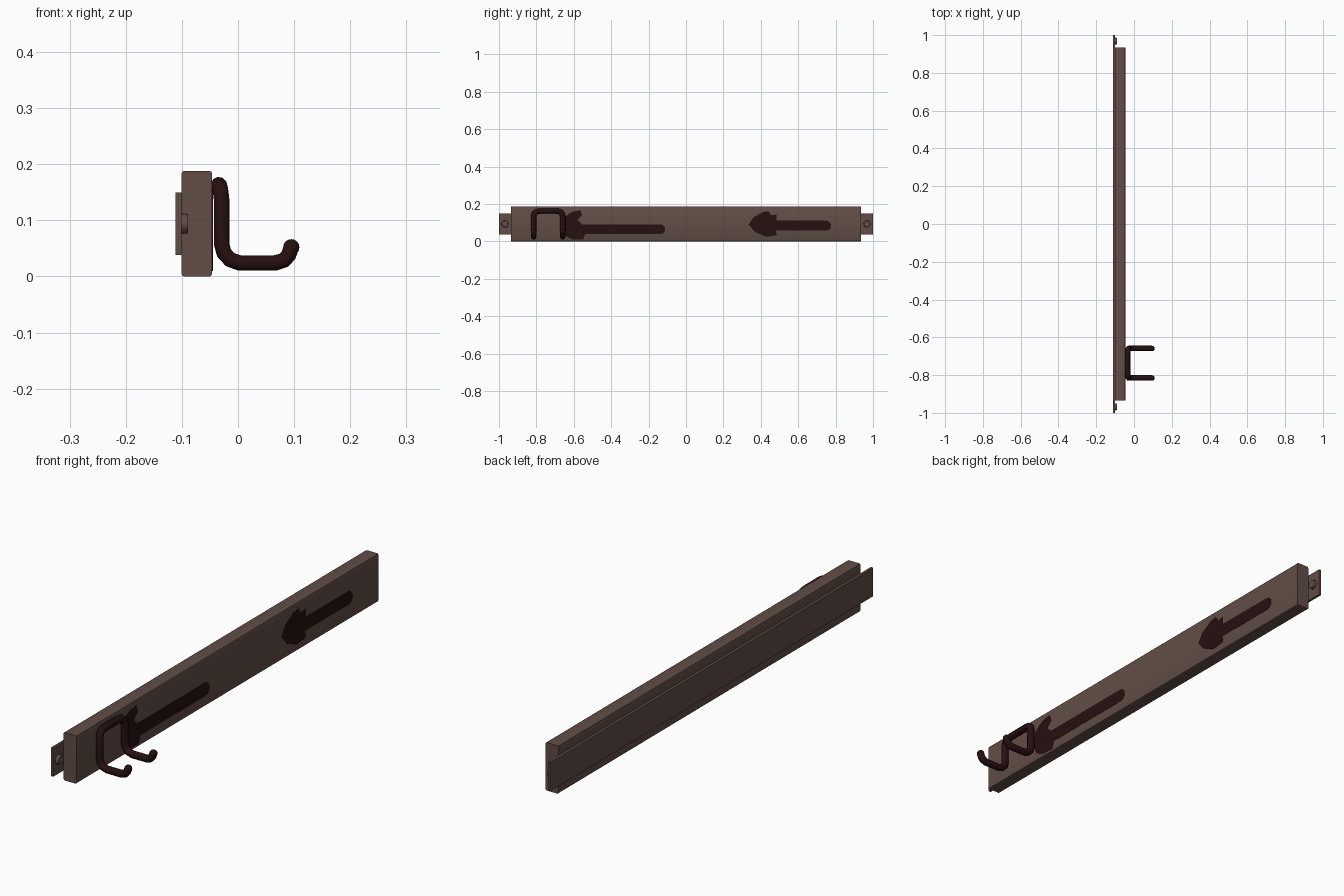
import bpy, bmesh, math
from mathutils import Vector

if "Cube" in bpy.data.objects:
    bpy.data.objects.remove(bpy.data.objects["Cube"])


def mat(name, col):
    m = bpy.data.materials.new(name)
    m.diffuse_color = (*col, 1)
    m.use_nodes = True
    m.node_tree.nodes["Principled BSDF"].inputs["Base Color"].default_value = m.diffuse_color
    return m


BROWN = mat("weathered brown", (0.122, 0.075, 0.062))
DARK = mat("dark iron", (0.020, 0.005, 0.005))


def finish(name, bm, material, smooth=True):
    bmesh.ops.recalc_face_normals(bm, faces=bm.faces)
    me = bpy.data.meshes.new(name)
    bm.to_mesh(me)
    bm.free()
    ob = bpy.data.objects.new(name, me)
    bpy.context.collection.objects.link(ob)
    me.materials.append(material)
    if smooth:
        bpy.ops.object.select_all(action='DESELECT')
        ob.select_set(True)
        bpy.context.view_layer.objects.active = ob
        bpy.ops.object.shade_smooth_by_angle(angle=math.radians(40))
    return ob


def box(name, lo, hi, material, bevel=0.0):
    bm = bmesh.new()
    bmesh.ops.create_cube(bm, size=1)
    for v in bm.verts:
        v.co = Vector([(a + b) / 2 + c * (b - a) for a, b, c in zip(lo, hi, v.co)])
    if bevel:
        # soften only the long edges
        edges = [e for e in bm.edges
                 if abs(e.verts[0].co.y - e.verts[1].co.y) > 0.5]
        bmesh.ops.bevel(bm, geom=edges, offset=bevel, segments=2,
                        profile=0.5, affect='EDGES')
    return finish(name, bm, material)


def plate(name, outline, x0, x1, material):
    # thin plate from a (y, z) outline
    bm = bmesh.new()
    f = bm.faces.new([bm.verts.new((x0, y, z)) for y, z in outline])
    ext = bmesh.ops.extrude_face_region(bm, geom=[f])
    vs = [g for g in ext["geom"] if isinstance(g, bmesh.types.BMVert)]
    bmesh.ops.translate(bm, verts=vs, vec=(x1 - x0, 0, 0))
    return finish(name, bm, material, False)


def arc_end(y, z, r, n=6):
    # rounded tail end, upper side to lower side
    return [(y + r * math.sin(math.pi * i / n), z + r * math.cos(math.pi * i / n))
            for i in range(n + 1)]


# Board and the mounting strip behind it
box("board", (-0.101, -0.935, 0.0), (-0.046, 0.935, 0.188), BROWN, 0.005)
box("mounting_strip", (-0.111, -1.0, 0.038), (-0.101, 1.0, 0.15), BROWN)

# Screws at both strip ends
for label, y in (("front", -0.968), ("back", 0.968)):
    bm = bmesh.new()
    bmesh.ops.create_cone(bm, cap_ends=True, segments=12, radius1=0.019,
                          radius2=0.017, depth=0.014)
    for v in bm.verts:
        v.co = Vector((-0.096 + v.co.z, y + v.co.x, 0.094 + v.co.y))
    finish("screw_" + label, bm, BROWN)

# Painted arrows
plate("arrow_near", [(-0.66, 0.07), (-0.65, 0.13), (-0.61, 0.158), (-0.565, 0.167),
                     (-0.555, 0.14), (-0.58, 0.115), (-0.555, 0.092)]
      + arc_end(-0.137, 0.066, 0.026)
      + [(-0.54, 0.04), (-0.55, 0.01), (-0.61, 0.012), (-0.645, 0.03)],
      -0.047, -0.0448, DARK)
plate("arrow_far", [(0.335, 0.09), (0.36, 0.128), (0.41, 0.157), (0.44, 0.162),
                    (0.455, 0.14), (0.485, 0.145), (0.485, 0.112)]
      + arc_end(0.75, 0.085, 0.026)
      + [(0.48, 0.059), (0.485, 0.033), (0.43, 0.025), (0.37, 0.05)],
      -0.047, -0.0448, DARK)

# Double hook: one bent rod, mirrored about its middle
R, YC = 0.0145, -0.737
half = [(0.095, 0.078, 0.052), (0.090, 0.078, 0.038), (0.082, 0.078, 0.029),
        (0.066, 0.078, 0.024), (0.003, 0.078, 0.024), (-0.014, 0.078, 0.030),
        (-0.025, 0.078, 0.042), (-0.029, 0.078, 0.057), (-0.029, 0.078, 0.135),
        (-0.031, 0.073, 0.152), (-0.033, 0.062, 0.160), (-0.034, 0.045, 0.163)]
path = [(x, YC - d, z) for x, d, z in half]
path += [(x, YC + d, z) for x, d, z in reversed(half)]
cu = bpy.data.curves.new("hook", 'CURVE')
cu.dimensions = '3D'
cu.bevel_depth = R
cu.bevel_resolution = 3
cu.use_fill_caps = True
sp = cu.splines.new('POLY')
sp.points.add(len(path) - 1)
for p, c in zip(sp.points, path):
    p.co = (*c, 1)
hook = bpy.data.objects.new("hook", cu)
bpy.context.collection.objects.link(hook)
bpy.ops.object.select_all(action='DESELECT')
hook.select_set(True)
bpy.context.view_layer.objects.active = hook
bpy.ops.object.convert(target='MESH')
hook = bpy.context.view_layer.objects.active
hook.data.materials.clear()
hook.data.materials.append(DARK)
bpy.ops.object.shade_smooth_by_angle(angle=math.radians(50))

# Rounded hook tips
for label, c in (("near", path[0]), ("far", path[-1])):
    bm = bmesh.new()
    bmesh.ops.create_uvsphere(bm, u_segments=12, v_segments=8, radius=R)
    bmesh.ops.translate(bm, verts=bm.verts, vec=c)
    finish("hook_tip_" + label, bm, DARK)
